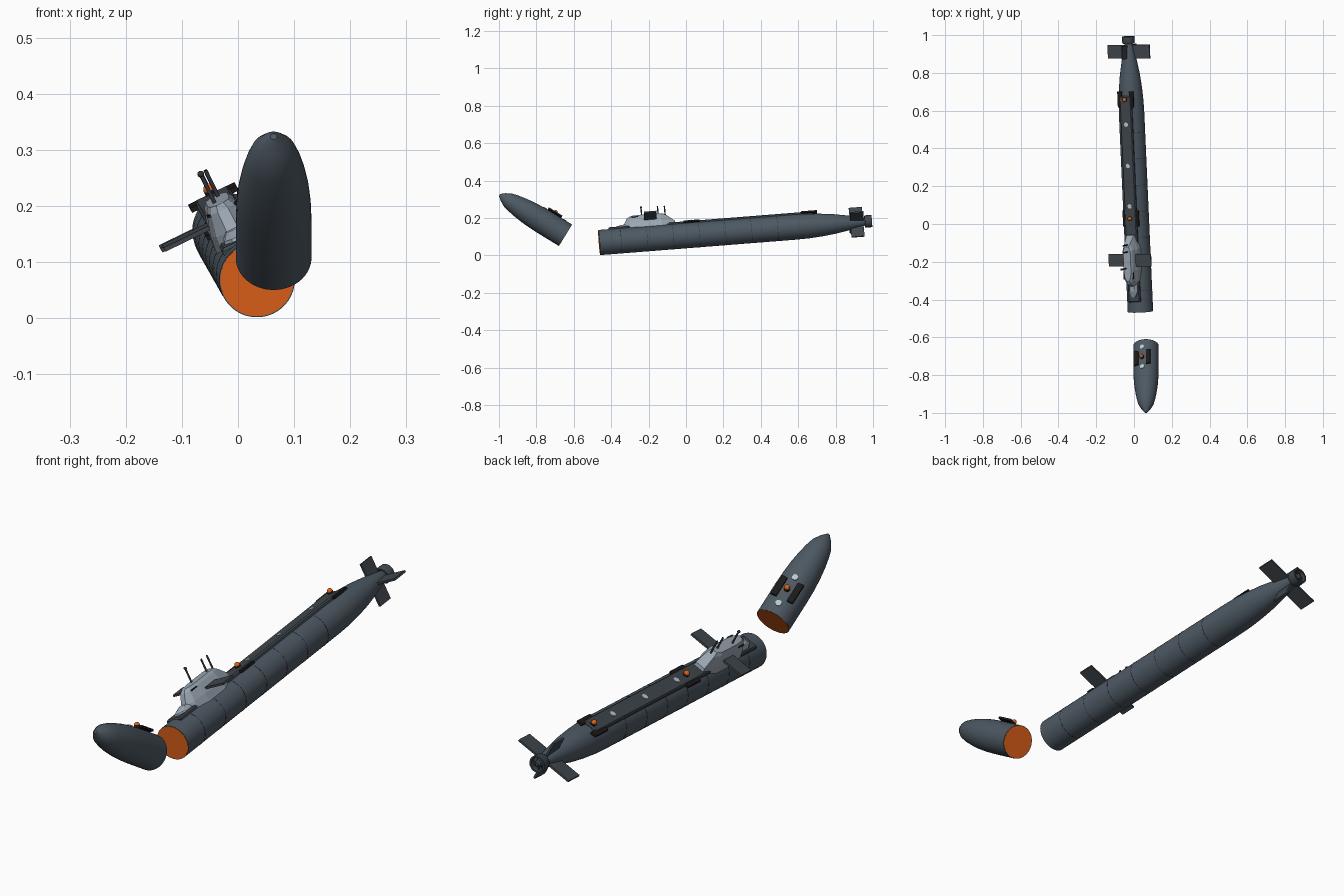
import bpy, bmesh, math
from mathutils import Matrix, Vector, Euler

if "Cube" in bpy.data.objects:
    bpy.data.objects.remove(bpy.data.objects["Cube"])


def mat(name, r, g, b):
    m = bpy.data.materials.new(name)
    m.diffuse_color = (r, g, b, 1)
    m.use_nodes = True
    m.node_tree.nodes["Principled BSDF"].inputs["Base Color"].default_value = m.diffuse_color
    return m


HULL = mat("hull_grey", 0.075, 0.1, 0.125)
DECK = mat("deck_grey", 0.05, 0.062, 0.074)
SAIL = mat("sail_grey", 0.32, 0.38, 0.44)
ORANGE = mat("orange", 0.75, 0.12, 0.01)
BLACK = mat("black", 0.012, 0.01, 0.01)
SEAM = mat("seam_dark", 0.03, 0.037, 0.045)
WHITE = mat("hatch_white", 0.5, 0.58, 0.62)


def frame(loc, pitch, roll, yaw):
    """Local frame: +y runs aft along the hull, +z is the deck side."""
    r = (Matrix.Rotation(math.radians(yaw), 4, 'Z') @ Matrix.Rotation(math.radians(pitch), 4, 'X')
         @ Matrix.Rotation(math.radians(roll), 4, 'Y'))
    return Matrix.Translation(loc) @ r


MAIN = frame((0.034, -0.463, 0.069), 4.5, -26, 2.55)
BOW = frame((0.0635, -0.645, 0.108), -31.5, -18, 0)


def finish(name, bm, m, fr, smooth=False):
    bmesh.ops.recalc_face_normals(bm, faces=bm.faces)
    me = bpy.data.meshes.new(name)
    bm.to_mesh(me)
    bm.free()
    me.materials.append(m)
    ob = bpy.data.objects.new(name, me)
    bpy.context.collection.objects.link(ob)
    ob.matrix_world = fr
    if smooth:
        bpy.ops.object.select_all(action='DESELECT')
        ob.select_set(True)
        bpy.context.view_layer.objects.active = ob
        bpy.ops.object.shade_smooth_by_angle(angle=math.radians(28))
    return ob


def lathe(name, profile, m, fr, closed=False, n=48):
    """Revolve (y, radius) points about local y."""
    bm = bmesh.new()
    rings = [[bm.verts.new((r * math.cos(2 * math.pi * i / n), y, r * math.sin(2 * math.pi * i / n)))
              for i in range(n)] for y, r in profile]
    pairs = list(zip(rings, rings[1:])) + ([(rings[-1], rings[0])] if closed else [])
    for a, b in pairs:
        for i in range(n):
            j = (i + 1) % n
            bm.faces.new((a[i], a[j], b[j], b[i]))
    if not closed:
        bm.faces.new(rings[0])
        bm.faces.new(rings[-1])
    return finish(name, bm, m, fr, True)


def box(name, c, size, m, fr):
    bm = bmesh.new()
    bmesh.ops.create_cube(bm, size=1, matrix=Matrix.Translation(c) @ Matrix.Diagonal((*size, 1)))
    return finish(name, bm, m, fr)


def rod(name, c, r, h, m, fr, r2=None):
    bm = bmesh.new()
    bmesh.ops.create_cone(bm, cap_ends=True, segments=16, radius1=r, radius2=r if r2 is None else r2,
                          depth=h, matrix=Matrix.Translation(c))
    return finish(name, bm, m, fr, True)


def ball(name, c, r, m, fr):
    bm = bmesh.new()
    bmesh.ops.create_uvsphere(bm, u_segments=16, v_segments=10, radius=r, matrix=Matrix.Translation(c))
    return finish(name, bm, m, fr, True)


def loft(name, sections, m, fr):
    """Skin stacked outlines given as (z, half-outline of (x, y)), mirrored in x."""
    bm = bmesh.new()
    rings = []
    for z, half in sections:
        pts = half + [(-x, y) for x, y in reversed(half)]
        rings.append([bm.verts.new((x, y, z)) for x, y in pts])
    n = len(rings[0])
    for a, b in zip(rings, rings[1:]):
        for i in range(n):
            bm.faces.new((a[i], a[(i + 1) % n], b[(i + 1) % n], b[i]))
    bm.faces.new(rings[0])
    bm.faces.new(rings[-1])
    return finish(name, bm, m, fr)


def fin(name, y, z, root, tip, chord, thick, angle, fr):
    """Flat fin reaching from root to tip at an angle about local y."""
    bm = bmesh.new()
    t = Matrix.Translation((0, y, z)) @ Matrix.Rotation(angle, 4, 'Y') @ Matrix.Translation(((root + tip) / 2, 0, 0))
    bmesh.ops.create_cube(bm, size=1, matrix=t @ Matrix.Diagonal((tip - root, chord, thick, 1)))
    return finish(name, bm, DECK, fr)


def rescue_station(name, y, z, fr):
    # pair of black pads with an orange buoy between them
    for s in (-1, 1):
        box(name + "_pad", (s * 0.034, y, z), (0.024, 0.085, 0.009), BLACK, fr)
    rod(name + "_buoy_base", (0, y, z + 0.008), 0.011, 0.012, BLACK, fr)
    ball(name + "_buoy", (0, y, z + 0.016), 0.011, ORANGE, fr)


# main hull and severed bow
R = 0.0675
lathe("main_hull", [(0, R), (0.5, R), (1.05, R), (1.12, 0.066), (1.19, 0.061), (1.26, 0.053),
                    (1.33, 0.041), (1.39, 0.029), (1.43, 0.02), (1.455, 0.011)], HULL, MAIN)
lathe("bow_hull", [(0, R), (-0.13, R), (-0.19, 0.066), (-0.24, 0.0625), (-0.29, 0.056),
                   (-0.33, 0.0485), (-0.362, 0.040), (-0.39, 0.0245), (-0.413, 0.006)], HULL, BOW)
lathe("main_break_face", [(-0.001, 0.0655), (0.002, 0.0655)], ORANGE, MAIN)
lathe("bow_break_face", [(-0.002, 0.0655), (0.001, 0.0655)], ORANGE, BOW)

# plate seams
for k in range(7):
    y = 0.115 + 0.14 * k
    lathe("hull_seam", [(y - 0.001, R - 0.002), (y - 0.001, R + 0.0005),
                        (y + 0.001, R + 0.0005), (y + 0.001, R - 0.002)], SEAM, MAIN, True)

# raised deck
loft("deck", [(0.04, [(0.034, 0.055), (0.034, 1.15)]), (0.066, [(0.034, 0.055), (0.034, 1.15)]),
              (0.0715, [(0.029, 0.06), (0.029, 1.145)])], DECK, MAIN)
for y in (0.565, 0.78, 1.0):
    rod("deck_hatch", (0, y, 0.0715), 0.012, 0.004, WHITE, MAIN)
rescue_station("mid_rescue", 0.5, 0.064, MAIN)
rescue_station("aft_rescue", 1.132, 0.064, MAIN)
rescue_station("bow_rescue", -0.11, 0.066, BOW)
for y in (-0.045, -0.167):
    rod("bow_hatch", (0, y, 0.067), 0.012, 0.006, WHITE, BOW)

# faceted sail with nose fairing
loft("sail", [(0.045, [(0.012, 0.132), (0.035, 0.165), (0.044, 0.23), (0.044, 0.34), (0.024, 0.418)]),
              (0.085, [(0.011, 0.138), (0.032, 0.168), (0.040, 0.23), (0.040, 0.34), (0.021, 0.412)]),
              (0.124, [(0.010, 0.158), (0.023, 0.178), (0.028, 0.23), (0.028, 0.335), (0.017, 0.37)]),
              (0.135, [(0.007, 0.175), (0.017, 0.19), (0.021, 0.23), (0.021, 0.33), (0.012, 0.355)])],
     SAIL, MAIN)
loft("sail_fairing", [(0.06, [(0.012, 0.075), (0.029, 0.105), (0.026, 0.16)]),
                      (0.077, [(0.009, 0.082), (0.022, 0.108), (0.022, 0.16)]),
                      (0.088, [(0.006, 0.115), (0.012, 0.125), (0.014, 0.16)])], SAIL, MAIN)
for s in (-1, 1):
    box("sail_window", (s * 0.0245, 0.20, 0.122), (0.012, 0.035, 0.004), BLACK, MAIN)

# masts
for y, x, top in ((0.24, -0.007, 0.192), (0.328, 0.004, 0.186), (0.377 - 0.012, 0.004, 0.184)):
    rod("mast", (x, y, (0.11 + top) / 2), 0.0035, top - 0.11, SEAM, MAIN)
ball("mast_head", (-0.007, 0.24, 0.192), 0.006, SEAM, MAIN)

# sail planes and cross tail
for k in range(2):
    fin("sail_plane", 0.281, 0.098, 0.01, 0.124, 0.066, 0.008, math.pi * k, MAIN)
    fin("tail_plane", 1.381, 0, 0.012, 0.123, 0.073, 0.008, math.pi * k, MAIN)
    fin("rudder", 1.381, 0, 0.012, 0.087, 0.07, 0.008, math.pi * (k + 0.5), MAIN)

# ducted propulsor
lathe("propulsor_duct", [(1.424, 0.030), (1.432, 0.0335), (1.462, 0.0325), (1.462, 0.026), (1.424, 0.025)],
      DECK, MAIN, True)
lathe("propulsor_hub", [(1.44, 0.013), (1.456, 0.012), (1.462, 0.006)], DECK, MAIN, n=24)
for k in range(7):
    bm = bmesh.new()
    t = (Matrix.Rotation(2 * math.pi * k / 7, 4, 'Y') @ Matrix.Translation((0.017, 1.443, 0))
         @ Matrix.Rotation(math.radians(35), 4, 'X') @ Matrix.Diagonal((0.02, 0.004, 0.016, 1)))
    bmesh.ops.create_cube(bm, size=1, matrix=t)
    finish("rotor_blade", bm, SEAM, MAIN)
